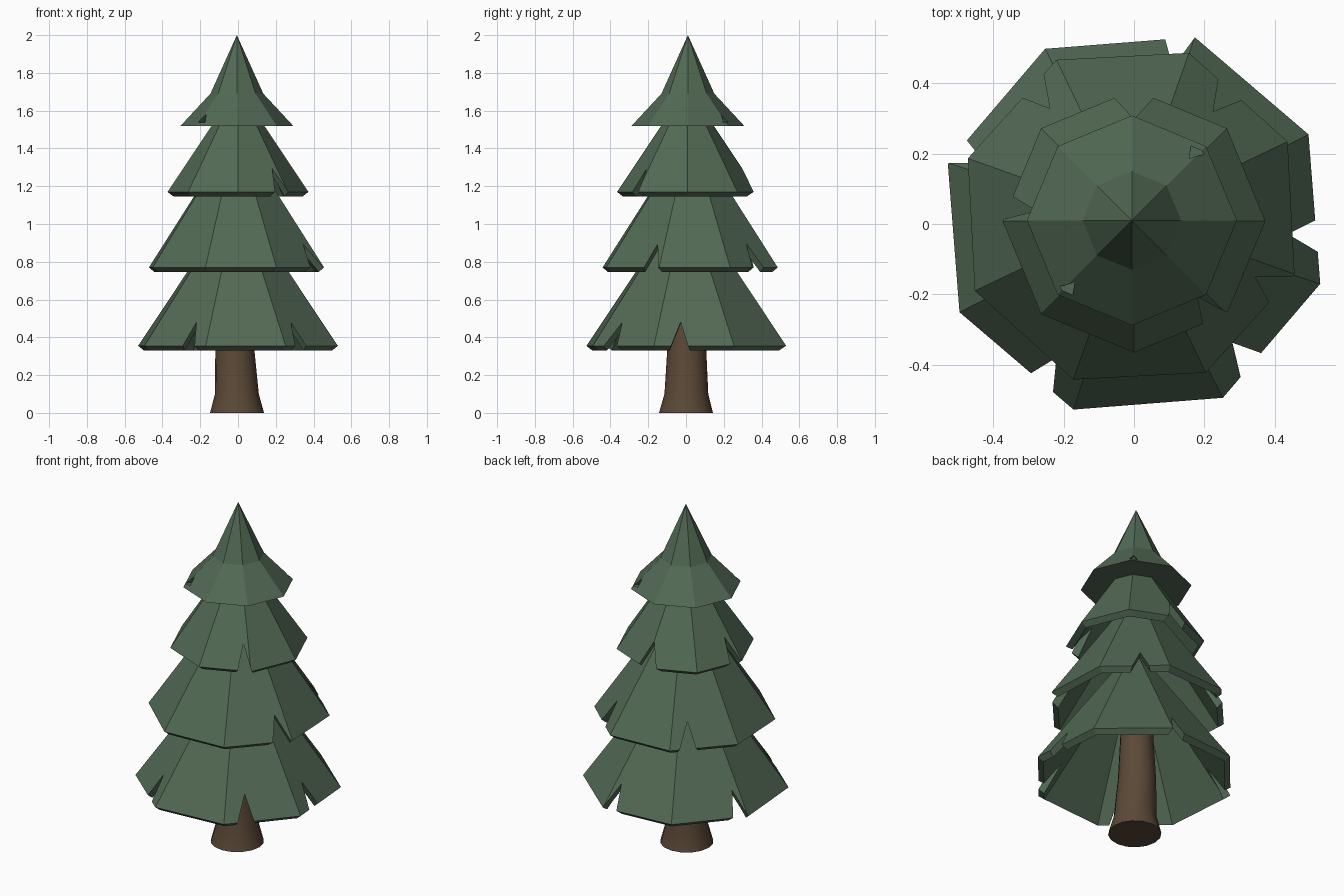
import bpy, bmesh, math

if "Cube" in bpy.data.objects:
    bpy.data.objects.remove(bpy.data.objects["Cube"])


def material(name, rgb):
    m = bpy.data.materials.new(name)
    m.diffuse_color = (*rgb, 1)
    m.use_nodes = True
    m.node_tree.nodes["Principled BSDF"].inputs["Base Color"].default_value = m.diffuse_color
    return m


GREEN = material("needle green", (0.085, 0.142, 0.089))
BROWN = material("bark brown", (0.105, 0.066, 0.038))


def add_object(name, bm, mat=None):
    bmesh.ops.recalc_face_normals(bm, faces=bm.faces)
    me = bpy.data.meshes.new(name)
    bm.to_mesh(me)
    bm.free()
    if mat:
        me.materials.append(mat)
    ob = bpy.data.objects.new(name, me)
    bpy.context.collection.objects.link(ob)
    return ob


def lathe(name, rows, sides, phase, mat):
    """Closed turned solid; rows are (radius, z, centre x, centre y)."""
    bm = bmesh.new()
    rings = []
    for r, z, cx, cy in rows:
        if r == 0:
            rings.append([bm.verts.new((cx, cy, z))] * sides)
        else:
            angles = [math.radians(phase) + 2 * math.pi * i / sides for i in range(sides)]
            rings.append([bm.verts.new((cx + r * math.cos(a), cy + r * math.sin(a), z))
                          for a in angles])
    for lo, hi in zip(rings, rings[1:]):
        for i in range(sides):
            j = (i + 1) % sides
            bm.faces.new(dict.fromkeys((lo[i], lo[j], hi[j], hi[i])))
    for ring in (rings[0], rings[-1]):
        if ring[0] is not ring[1]:
            bm.faces.new(ring)
    return add_object(name, bm, mat)


def cut_notches(ob, centre, notches, z0, z1, r0):
    """Cut radial wedges; notches are (angle, half width at z0), point at z1."""
    bm = bmesh.new()
    for deg, w in notches:
        a = math.radians(deg)
        c, s = math.cos(a), math.sin(a)
        ends = [[bm.verts.new((centre[0] + r * c - t * s, centre[1] + r * s + t * c, z))
                 for t, z in ((-w, z0), (w, z0), (0, z1))] for r in (r0, 0.8)]
        bm.faces.new(ends[0])
        bm.faces.new(ends[1])
        for i in range(3):
            j = (i + 1) % 3
            bm.faces.new((ends[0][i], ends[0][j], ends[1][j], ends[1][i]))
    cutter = add_object("notch_cutter", bm)
    cutter.hide_render = True
    mod = ob.modifiers.new("notches", 'BOOLEAN')
    mod.operation = 'DIFFERENCE'
    mod.solver = 'EXACT'
    mod.object = cutter
    mesh = bpy.data.meshes.new_from_object(
        ob.evaluated_get(bpy.context.evaluated_depsgraph_get()))
    ob.modifiers.clear()
    ob.data = mesh
    bpy.data.objects.remove(cutter)


# Hollow branch tiers: radius, rim height, apex height, phase, centre, notches
TIERS = [
    ("lower_branches", 0.556, 0.355, 1.15, 27, (0, 0.002),
     [(-4, 0.06), (-50.5, 0.06), (76, 0.055), (158, 0.055), (240, 0.055)]),
    ("middle_branches", 0.492, 0.77, 1.50, 25.5, (-0.008, 0.022),
     [(-26, 0.065), (52, 0.06), (127, 0.06)]),
    ("upper_branches", 0.373, 1.17, 1.73, 0, (0, 0.008),
     [(90, 0.075), (-50, 0.05), (174, 0.045)]),
]
for name, r, z, top, phase, c, notches in TIERS:
    ob = lathe(name, [(0, top - 0.08, *c), (r - 0.032, z - 0.025, *c), (r, z, *c),
                      (0, top, *c)], 8, phase, GREEN)
    cut_notches(ob, c, notches, z - 0.045, z + 0.125, 0.17)

# Solid pointed crown with two tiny nicks
crown_c = (-0.006, 0.01)
crown = lathe("crown", [(0.298, 1.52, *crown_c), (0.14, 1.69, *crown_c),
                        (0, 2.0, *crown_c)], 8, 0, GREEN)
cut_notches(crown, crown_c, [(47, 0.022), (227, 0.022)], 1.538, 1.58, 0.23)

# Flared trunk leaning slightly to the left
trunk = lathe("trunk", [(0.143, 0, -0.005, 0), (0.116, 0.1, -0.006, 0.002),
                        (0.103, 0.34, -0.017, 0.004), (0.07, 0.95, -0.01, 0.01)],
              16, 0, BROWN)
bpy.context.view_layer.objects.active = trunk
trunk.select_set(True)
bpy.ops.object.shade_smooth_by_angle(angle=math.radians(30))
